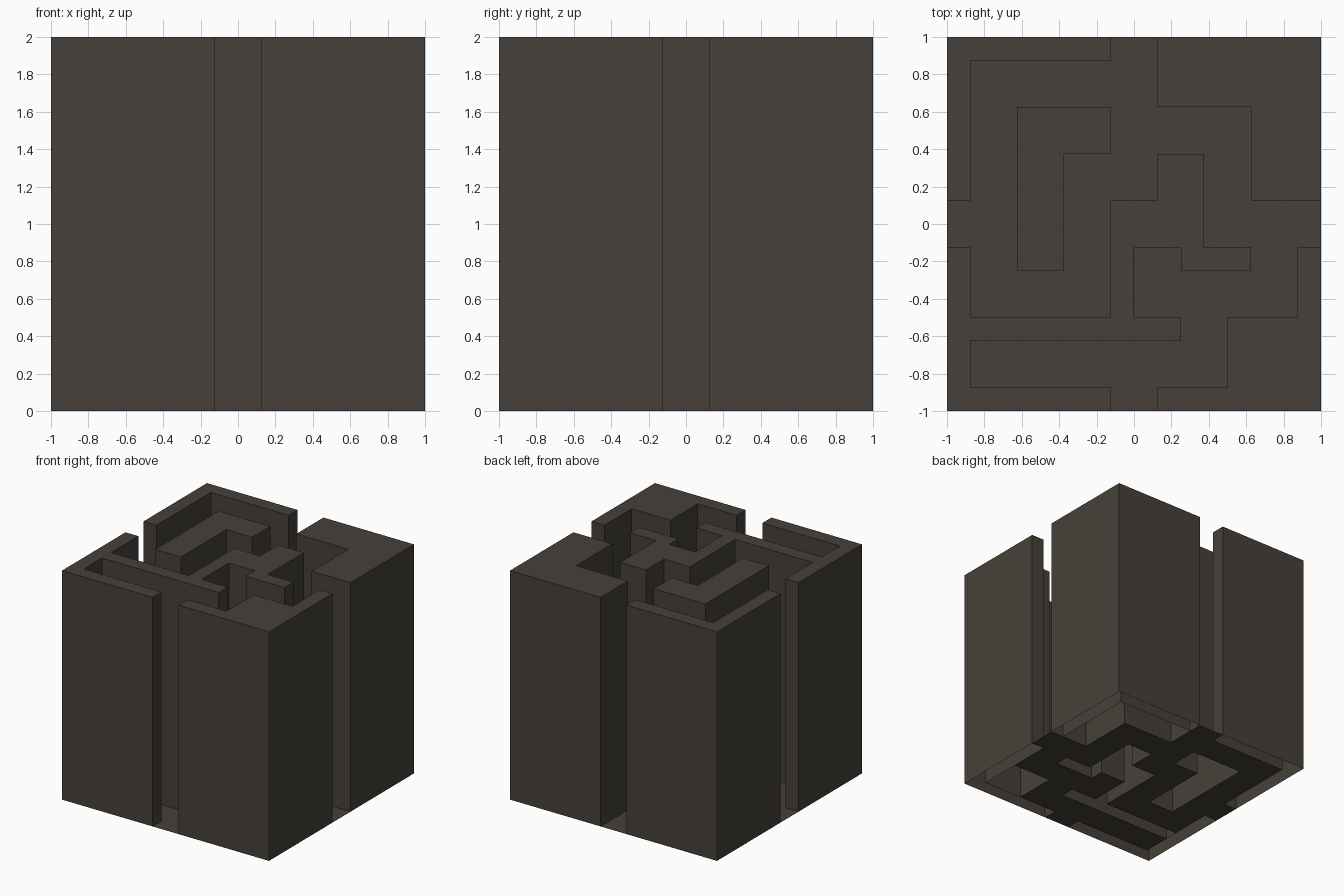
import bpy, bmesh

if "Cube" in bpy.data.objects:
    bpy.data.objects.remove(bpy.data.objects["Cube"])

U = 0.125   # maze module; outlines below are in modules
H = 2.0

mat = bpy.data.materials.new("dark brown stone")
mat.diffuse_color = (0.061, 0.051, 0.041, 1)
mat.use_nodes = True
mat.node_tree.nodes["Principled BSDF"].inputs["Base Color"].default_value = mat.diffuse_color


def finish(name, bm):
    me = bpy.data.meshes.new(name)
    bm.to_mesh(me)
    bm.free()
    me.materials.append(mat)
    ob = bpy.data.objects.new(name, me)
    bpy.context.collection.objects.link(ob)
    return ob


def wall(name, outline, partition=()):
    """Hollow wall block, open underneath, with optional inner partition."""
    area = sum(a[0] * b[1] - b[0] * a[1]
               for a, b in zip(outline, outline[1:] + outline[:1]))
    pts = outline if area > 0 else outline[::-1]
    bm = bmesh.new()
    low = [bm.verts.new((x * U, y * U, 0)) for x, y in pts]
    top = [bm.verts.new((x * U, y * U, H)) for x, y in pts]
    n = len(pts)
    for i in range(n):
        j = (i + 1) % n
        bm.faces.new((low[i], low[j], top[j], top[i]))
    bm.faces.new(top)
    for a, b in zip(partition, partition[1:]):
        bm.faces.new([bm.verts.new((p[0] * U, p[1] * U, z))
                      for p, z in ((a, 0), (b, 0), (b, H), (a, H))])
    finish(name, bm)


back_left = [(-1, 8), (-1, 7), (-7, 7), (-7, 1), (-8, 1), (-8, 8)]
back_right = [(1, 8), (1, 5), (5, 5), (5, 1), (8, 1), (8, 8)]
front_right = [(1, -8), (1, -7), (4, -7), (4, -4), (7, -4), (7, -1), (8, -1), (8, -8)]
front_left = [(-8, -1), (-7, -1), (-7, -4), (-1, -4), (-1, 1), (1, 1), (1, 3),
              (3, 3), (3, -1), (5, -1), (5, -2), (2, -2), (2, -1), (0, -1),
              (0, -4), (2, -4), (2, -5), (-7, -5), (-7, -7), (-1, -7), (-1, -8), (-8, -8)]
island = [(-5, 5), (-1, 5), (-1, 3), (-3, 3), (-3, -2), (-5, -2)]

# Maze walls
wall("back_left_wall", back_left)
wall("back_right_wall", back_right, [(7, 1), (7, 7), (1, 7)])
wall("front_right_wall", front_right, [(4, -7), (7, -7), (7, -4)])
wall("front_left_wall", front_left, [(-7, -4), (-7, -5)])
wall("island_wall", island)


def inside(x, y, poly):
    hit = False
    for (ax, ay), (bx, by) in zip(poly, poly[1:] + poly[:1]):
        if (ay > y) != (by > y) and x < ax + (y - ay) * (bx - ax) / (by - ay):
            hit = not hit
    return hit


# Corridor floor: every module that is not under a wall
bm = bmesh.new()
walls = (back_left, back_right, front_right, front_left, island)
for i in range(-8, 8):
    for j in range(-8, 8):
        if not any(inside(i + .5, j + .5, w) for w in walls):
            bm.faces.new([bm.verts.new(((i + a) * U, (j + b) * U, 0))
                          for a, b in ((0, 0), (1, 0), (1, 1), (0, 1))])
bmesh.ops.remove_doubles(bm, verts=bm.verts, dist=1e-4)
finish("corridor_floor", bm)
